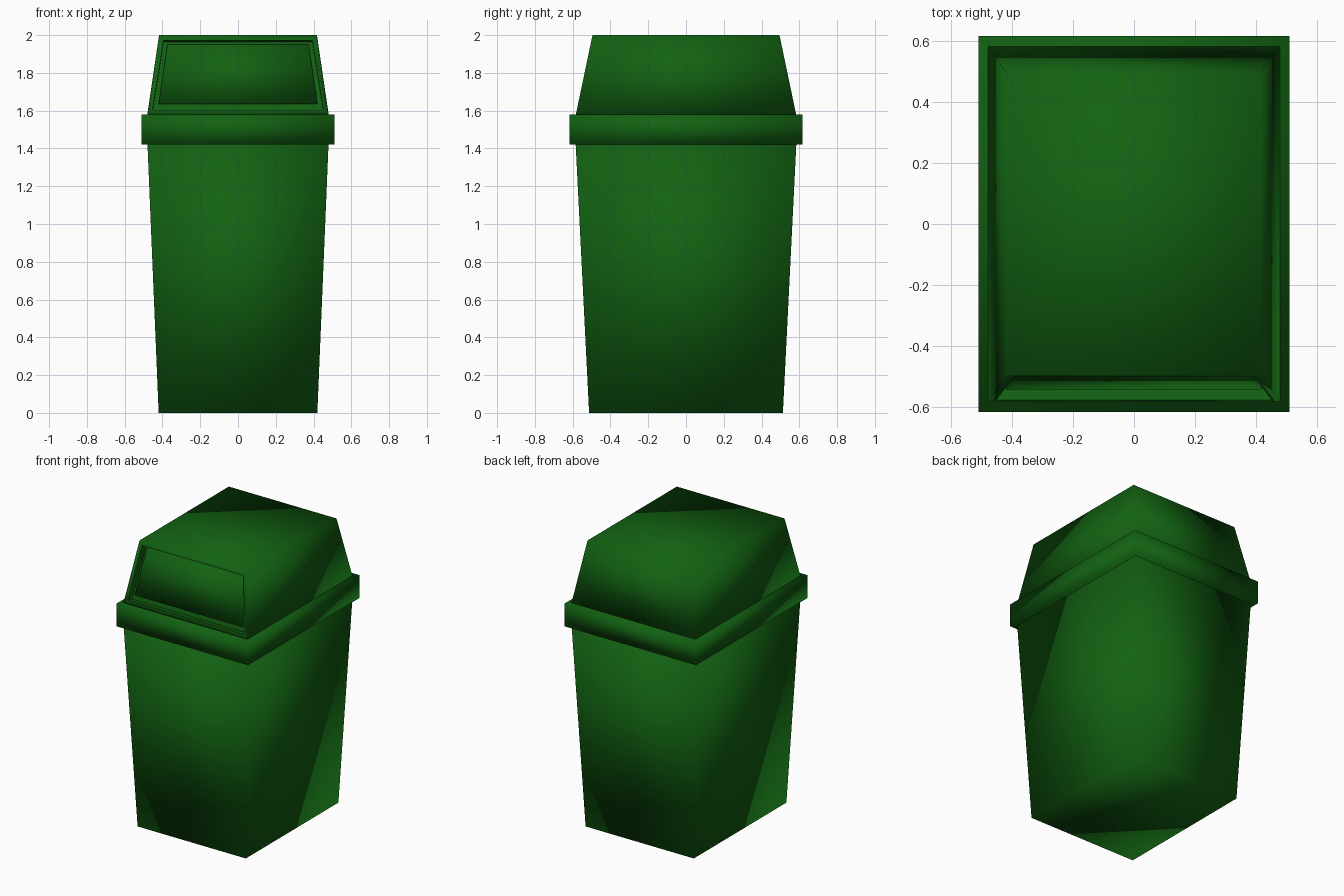
import bpy, bmesh

if "Cube" in bpy.data.objects:
    bpy.data.objects.remove(bpy.data.objects["Cube"])

green = bpy.data.materials.new("dark green")
green.diffuse_color = (0.006, 0.12, 0.006, 1)
green.use_nodes = True
green.node_tree.nodes["Principled BSDF"].inputs["Base Color"].default_value = green.diffuse_color


def loft(name, sections, edit=None):
    """Closed rectangular loft; sections are (z, half_x, y_front, y_back)."""
    bm = bmesh.new()
    rings = [[bm.verts.new(p) for p in ((-hx, y0, z), (hx, y0, z), (hx, y1, z), (-hx, y1, z))]
             for z, hx, y0, y1 in sections]
    bm.faces.new(rings[0][::-1])
    bm.faces.new(rings[-1])
    for a, b in zip(rings, rings[1:]):
        for i in range(4):
            j = (i + 1) % 4
            bm.faces.new((a[i], a[j], b[j], b[i]))
    bmesh.ops.recalc_face_normals(bm, faces=bm.faces)
    if edit:
        edit(bm)
    for f in bm.faces:
        f.smooth = True
    mesh = bpy.data.meshes.new(name)
    bm.to_mesh(mesh)
    bm.free()
    mesh.materials.append(green)
    ob = bpy.data.objects.new(name, mesh)
    bpy.context.collection.objects.link(ob)
    return ob


def cut_opening(bm):
    # recessed opening in the sloping front of the lid
    bm.normal_update()
    front = min(bm.faces, key=lambda f: f.normal.y)
    bmesh.ops.inset_region(bm, faces=[front], thickness=0.037)
    rim_edges = list(front.edges)
    walls = bmesh.ops.inset_region(bm, faces=[front], thickness=0.0, depth=-0.05)["faces"]
    for e in {e for f in walls for e in f.edges} | {e for e in rim_edges if e.is_valid}:
        e.smooth = False


# tapered bin
loft("bin_body", [(0, 0.42, -0.513, 0.513), (1.44, 0.48, -0.585, 0.585)])

# collar where lid meets bin
loft("collar", [(1.42, 0.51, -0.618, 0.618), (1.58, 0.51, -0.618, 0.618)])

# tapered lid with opening
loft("lid", [(1.58, 0.48, -0.583, 0.583), (2.0, 0.418, -0.495, 0.495)], cut_opening)


# swing flap sitting inside the opening
def front_y(z):
    return -0.583 + 0.088 * (z - 1.58) / 0.42


loft("flap", [(z, hx, front_y(z) + 0.028, front_y(z) + 0.06)
              for z, hx in ((1.635, 0.42), (1.95, 0.374))])
